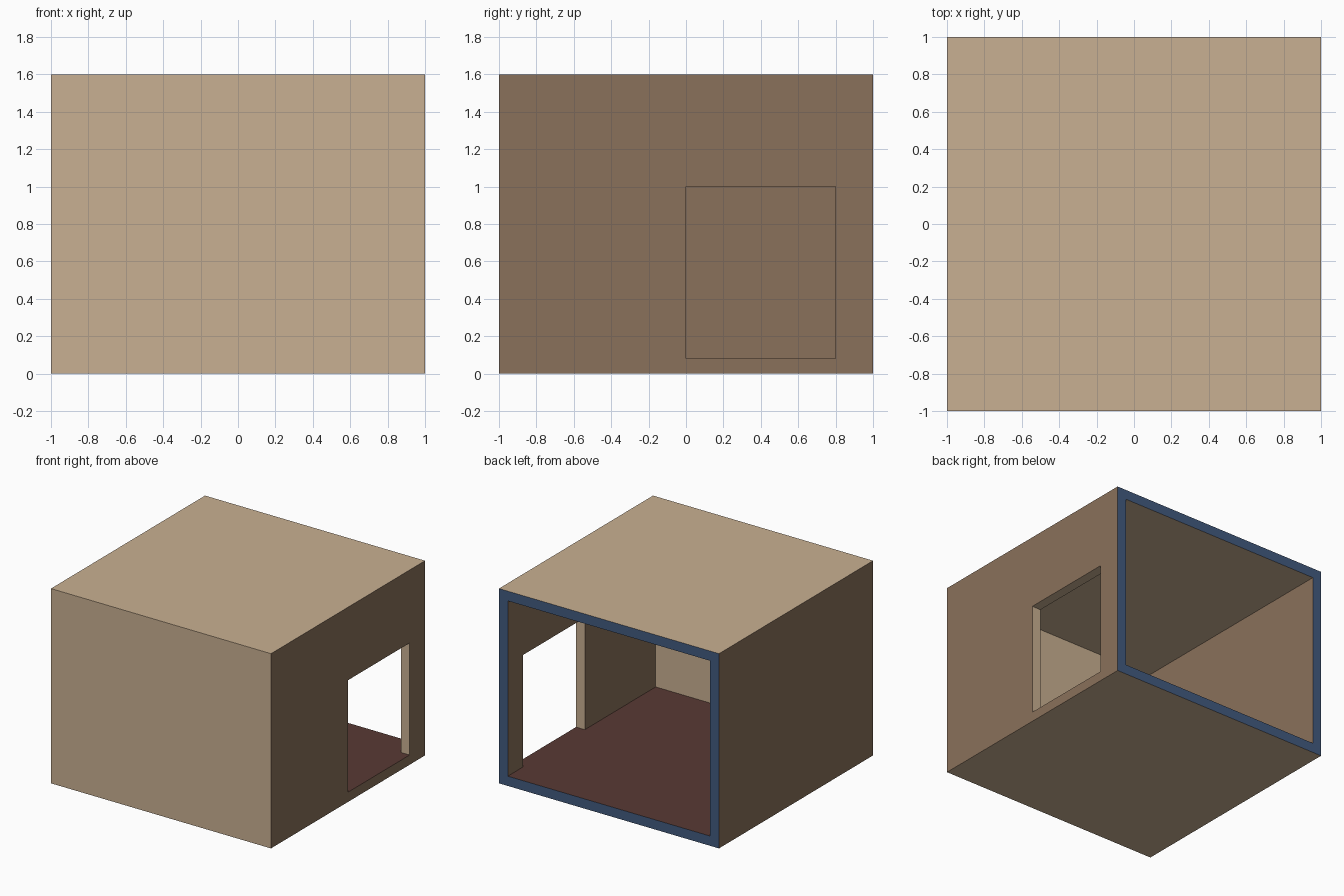
import bpy

if "Cube" in bpy.data.objects:
    bpy.data.objects.remove(bpy.data.objects["Cube"])

T = 0.08            # wall thickness
W, H = 1.0, 1.6     # half width, height


def material(name, rgb):
    lin = [((c / 255 + 0.055) / 1.055) ** 2.4 for c in rgb]
    m = bpy.data.materials.new(name)
    m.diffuse_color = (*lin, 1)
    m.use_nodes = True
    m.node_tree.nodes["Principled BSDF"].inputs["Base Color"].default_value = m.diffuse_color
    return m


def box(name, lo, hi):
    centre = [(a + b) / 2 for a, b in zip(lo, hi)]
    bpy.ops.mesh.primitive_cube_add(size=1)
    ob = bpy.context.object
    ob.name = name
    for v in ob.data.vertices:
        v.co = [c + k * (b - a) for c, k, a, b in zip(centre, v.co, lo, hi)]
    return ob


def cut(target, cutter):
    mod = target.modifiers.new("cut", 'BOOLEAN')
    mod.operation, mod.solver, mod.object = 'DIFFERENCE', 'EXACT', cutter
    bpy.context.view_layer.objects.active = target
    bpy.ops.object.modifier_apply(modifier=mod.name)
    bpy.data.objects.remove(cutter)


# Room shell, open at the back, with a doorway in the right wall
shell = box("room_shell", (-W, -W, 0), (W, W, H))
cut(shell, box("room_cutter", (-W + T, -W + T, T), (W - T, W + 0.5, H - T)))
cut(shell, box("door_cutter", (0.5, 0, T), (W + 0.5, 0.8, 1.0)))

# Colours by face direction and position
shell.data.materials.clear()
for m in (material("tan_plaster", (201, 176, 146)),
          material("brown_side_wall", (138, 113, 91)),
          material("red_floor", (89, 58, 52)),
          material("blue_rim", (66, 91, 128))):
    shell.data.materials.append(m)

for p in shell.data.polygons:
    n, c = p.normal, p.center
    p.use_smooth = False
    if abs(n.x) > 0.5:
        p.material_index = 1      # side walls, inside and out
    elif n.z > 0.5 and c.z < 0.5:
        p.material_index = 2      # floor and door sill
    elif n.y > 0.5 and c.y > W - 0.01:
        p.material_index = 3      # open back rim
    else:
        p.material_index = 0
